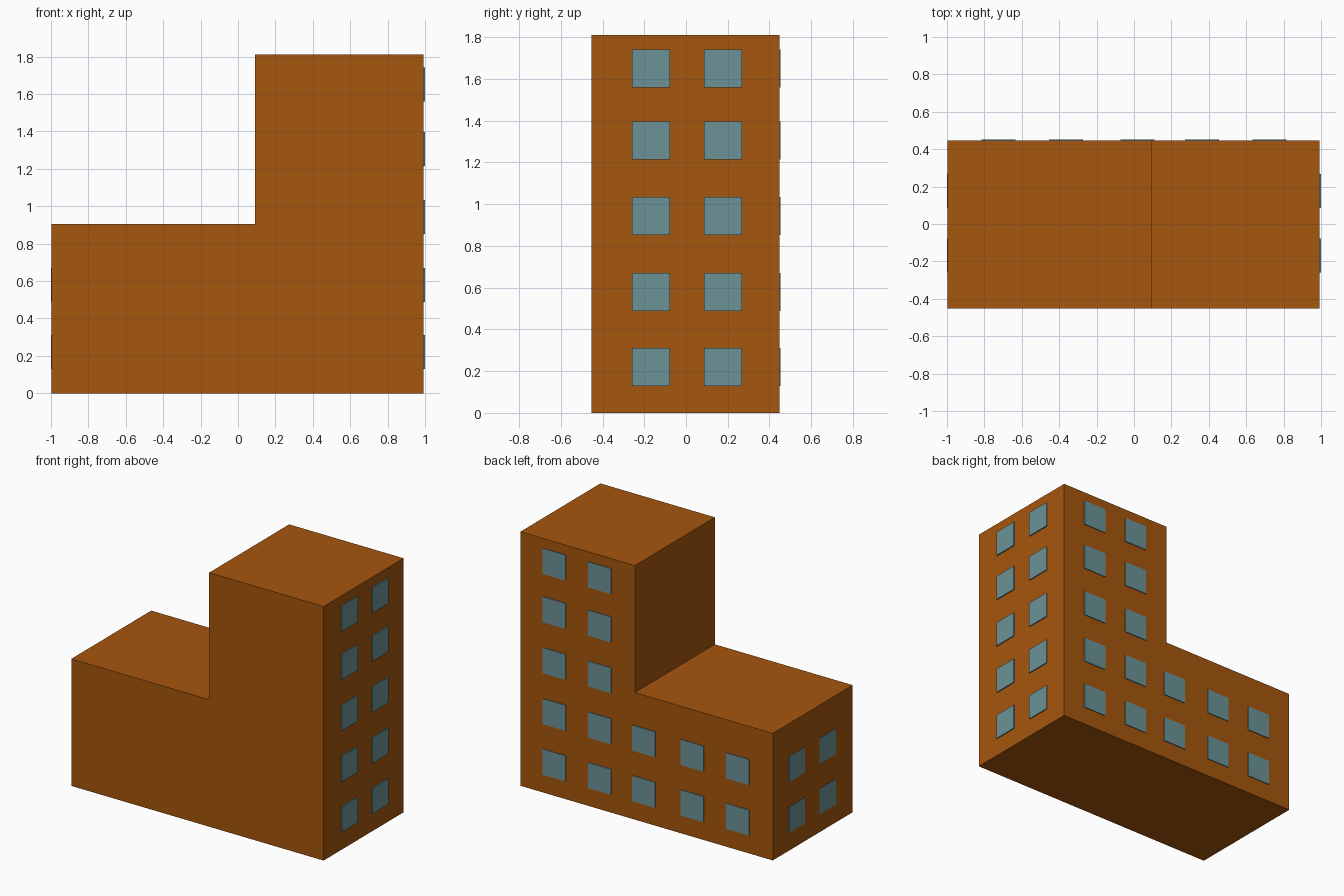
import bpy
import bmesh

cube = bpy.data.objects.get("Cube")
if cube:
    bpy.data.objects.remove(cube, do_unlink=True)


def material(name, rgb):
    mat = bpy.data.materials.new(name)
    mat.use_nodes = True
    mat.diffuse_color = (*rgb, 1)
    mat.node_tree.nodes["Principled BSDF"].inputs["Base Color"].default_value = (*rgb, 1)
    return mat


BRICK = material("burnt orange wall", (0.38, 0.092, 0.004))
GLASS = material("grey blue glass", (0.15, 0.29, 0.31))

# Overall extents
LEFT, RIGHT, FRONT, BACK = -0.997, 0.992, -0.453, 0.447
STEP, LOW, HIGH = 0.09, 0.905, 1.81
PANE = 0.182


def add_object(name, bm, mat):
    bmesh.ops.recalc_face_normals(bm, faces=bm.faces)
    mesh = bpy.data.meshes.new(name)
    bm.to_mesh(mesh)
    bm.free()
    mesh.materials.append(mat)
    obj = bpy.data.objects.new(name, mesh)
    bpy.context.collection.objects.link(obj)


# Stepped building: an L profile extruded from front to back
bm = bmesh.new()
profile = [(LEFT, 0), (RIGHT, 0), (RIGHT, HIGH), (STEP, HIGH), (STEP, LOW), (LEFT, LOW)]
face = bm.faces.new([bm.verts.new((x, FRONT, z)) for x, z in profile])
extruded = bmesh.ops.extrude_face_region(bm, geom=[face])["geom"]
verts = [v for v in extruded if isinstance(v, bmesh.types.BMVert)]
bmesh.ops.translate(bm, verts=verts, vec=(0, BACK - FRONT, 0))
add_object("building", bm, BRICK)


# Window panes: thin plates standing slightly proud of a wall
def windows(name, axis, wall, proud, columns, rows):
    bm = bmesh.new()
    for along in columns:
        for z in rows:
            centre = [along, along, z]
            size = [PANE, PANE, PANE]
            centre[axis] = wall + proud / 2
            size[axis] = abs(proud)
            new = bmesh.ops.create_cube(bm, size=1)["verts"]
            bmesh.ops.scale(bm, verts=new, vec=size)
            bmesh.ops.translate(bm, verts=new, vec=centre)
    add_object(name, bm, GLASS)


floors = [0.22, 0.58, 0.943, 1.306, 1.65]
sides = [-0.168, 0.177]
windows("tower_end_windows", 0, RIGHT, 0.008, sides, floors)
windows("wing_end_windows", 0, LEFT, -0.003, sides, floors[:2])
windows("tower_back_windows", 1, BACK, 0.006, [0.364, 0.724], floors)
windows("wing_back_windows", 1, BACK, 0.006, [-0.724, -0.364, 0.019], floors[:2])
